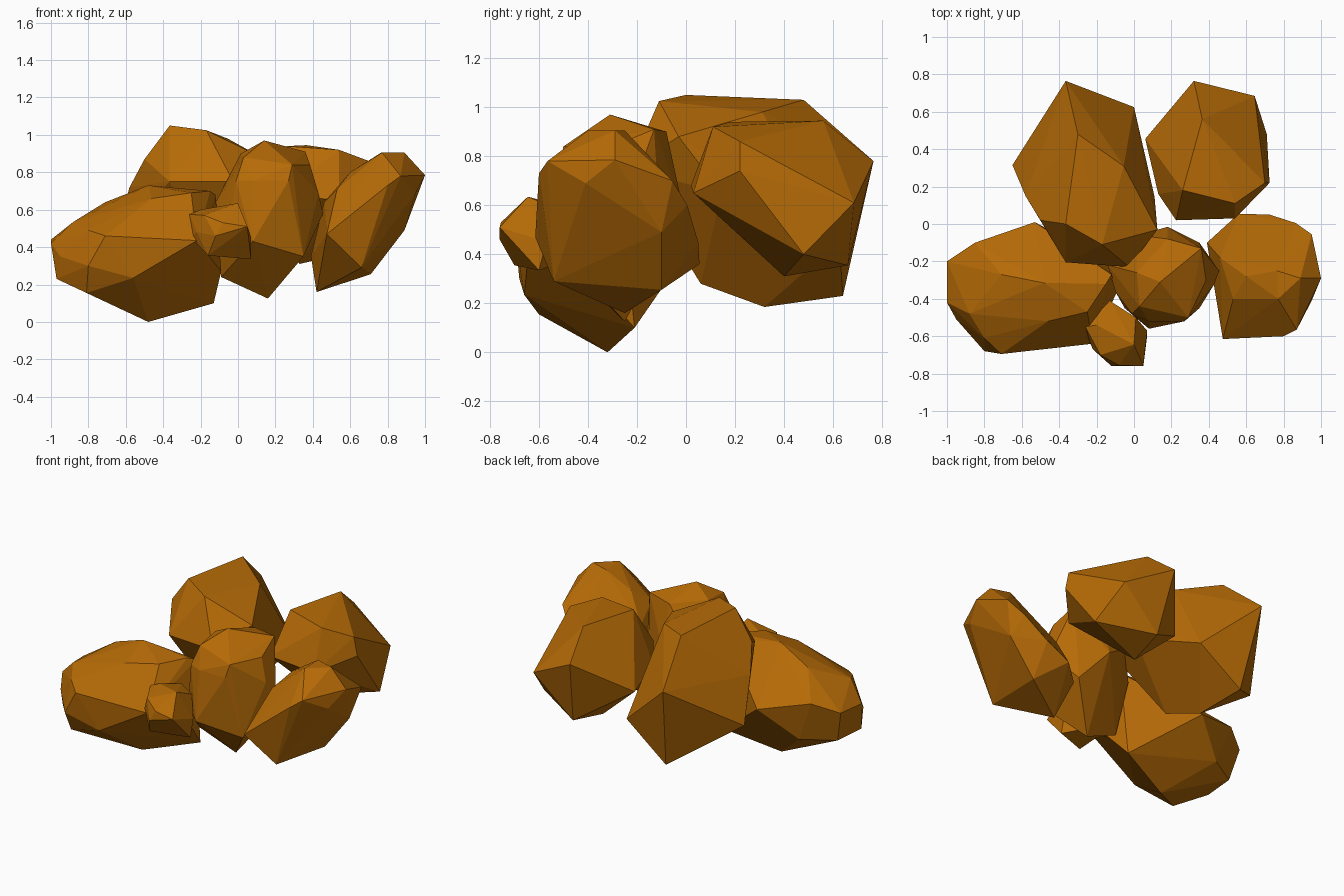
import bpy, bmesh

# Warm brown mineral colour shared by all boulders
mat = bpy.data.materials.new("amber_stone")
mat.diffuse_color = (0.47, 0.147, 0.002, 1)


def boulder(name, corners):
    """Faceted stone: convex hull round a few corner points."""
    bm = bmesh.new()
    for c in corners:
        bm.verts.new(c)
    bmesh.ops.convex_hull(bm, input=bm.verts[:])
    loose = [v for v in bm.verts if not v.link_faces]
    bmesh.ops.delete(bm, geom=loose, context='VERTS')
    # merge nearly coplanar triangles into broad facets
    bmesh.ops.dissolve_limit(bm, angle_limit=0.06, verts=bm.verts[:], edges=bm.edges[:])
    bmesh.ops.recalc_face_normals(bm, faces=bm.faces[:])
    me = bpy.data.meshes.new(name)
    bm.to_mesh(me)
    bm.free()
    me.materials.append(mat)
    ob = bpy.data.objects.new(name, me)
    bpy.context.collection.objects.link(ob)
    return ob


# Long low stone at front left
boulder("left_boulder", [
    (-1, -.2, .44), (-1, -.42, .42), (-.97, -.46, .23), (-.81, -.6, .155),
    (-.48, -.32, 0), (-.13, -.21, .1), (-.71, -.695, .46), (-.8, -.68, .3),
    (-.22, -.64, .435), (-.56, -.66, .235), (-.71, -.27, .64), (-.48, -.315, .73),
    (-.15, -.32, .7), (-.88, -.48, .535), (-.85, -.1, .5), (-.53, .01, .42),
    (-.25, -.47, .69), (-.09, -.36, .27), (-.95, -.51, .35), (-.8, -.61, .49),
    (-.46, -.52, .66), (-.12, -.27, .68), (-.75, -.12, .23), (-.95, -.24, .23)])

# Little stone at the very front
boulder("front_pebble", [
    (-.08, -.755, .53), (.05, -.76, .51), (-.12, -.76, .46), (.07, -.57, .45),
    (.07, -.6, .335), (-.16, -.7, .355), (0, -.645, .635), (-.09, -.58, .61),
    (-.2, -.54, .6), (-.26, -.55, .575), (-.25, -.6, .45), (-.13, -.41, .57),
    (-.13, -.43, .39), (.01, -.5, .57), (-.18, -.7, .57), (-.22, -.67, .48)])

# Upright stone in the middle
boulder("middle_boulder", [
    (.14, -.31, .97), (.36, -.13, .91), (.015, -.26, .9), (.08, -.52, .755),
    (.27, -.52, .755), (.29, -.5, .84), (.385, -.3, .84), (.455, -.25, .58),
    (.43, -.32, .69), (.35, -.45, .35), (.16, -.25, .125), (-.09, -.28, .24),
    (-.14, -.22, .6), (.02, -.06, .7), (.18, -.015, .6), (.35, -.1, .4),
    (.08, -.56, .43), (-.1, -.36, .6), (.18, -.08, .9), (.03, -.44, .88),
    (-.01, -.48, .755), (-.05, -.45, .5)])

# Leaning stone at front right
boulder("right_boulder", [
    (.77, -.4, .905), (.765, -.25, .905), (.89, -.29, .905), (1, -.29, .785),
    (.95, -.055, .7), (.95, -.41, .69), (.87, -.565, .78), (.8, -.6, .73),
    (.475, -.615, .47), (.42, -.25, .16), (.71, -.1, .255), (.89, -.1, .49),
    (.56, .055, .36), (.725, .05, .45), (.865, .005, .6), (.6, -.28, .8),
    (.46, -.18, .64), (.39, -.1, .35), (.53, -.4, .71), (.66, -.54, .29)])

# Tallest stone at back left
boulder("back_left_boulder", [
    (-.365, 0, 1.05), (-.17, -.11, 1.025), (-.3, .48, 1.03), (-.055, .31, .98),
    (.125, -.03, .88), (.11, .145, .65), (-.365, .765, .78), (0, .625, .45),
    (-.65, .315, .46), (-.5, .02, .87), (-.365, -.205, .75), (-.025, -.23, .75),
    (-.3, .64, .23), (-.25, .32, .185), (-.2, .06, .28), (-.58, .15, .72)])

# Blocky stone at back right
boulder("back_right_boulder", [
    (.365, .56, .945), (.26, .18, .94), (.54, .11, .92), (.7, .22, .86),
    (.32, .765, .78), (.645, .685, .61), (.71, .48, .4), (.725, .22, .74),
    (.54, .03, .65), (.225, .02, .68), (.13, .16, .6), (.06, .455, .55),
    (.33, .4, .31), (.37, .66, .355)])
